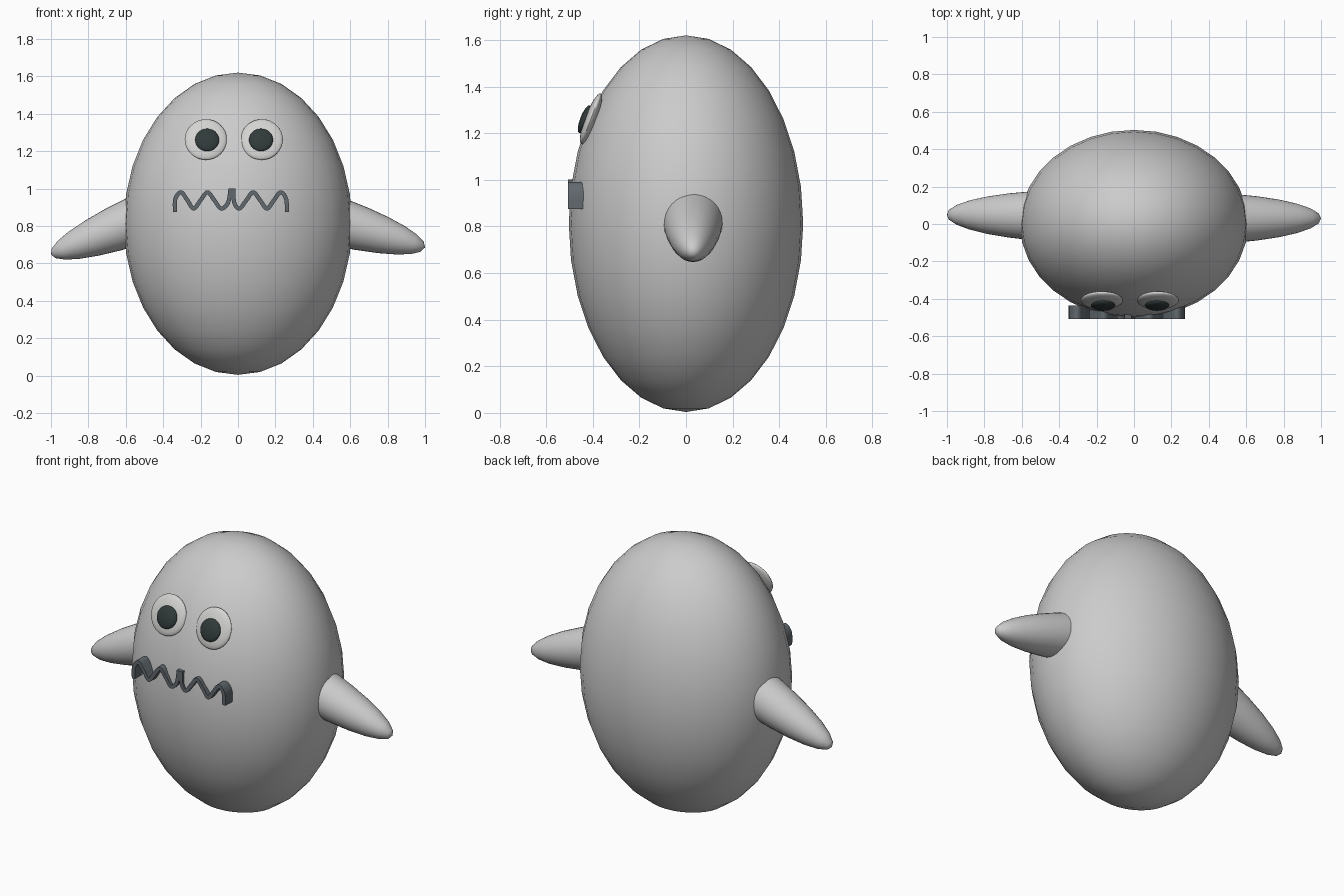
import bpy
import bmesh
from math import radians
from mathutils import Vector, Matrix

cube = bpy.data.objects.get("Cube")
if cube:
    bpy.data.objects.remove(cube)


def material(name, colour):
    m = bpy.data.materials.new(name)
    m.use_nodes = True
    m.diffuse_color = (*colour, 1)
    m.node_tree.nodes["Principled BSDF"].inputs["Base Color"].default_value = (*colour, 1)
    return m


body_grey = material("body grey", (0.6, 0.6, 0.6))
eye_white = material("eye white", (0.65, 0.65, 0.64))
pupil_black = material("pupil black", (0.03, 0.042, 0.042))
mouth_slate = material("mouth slate", (0.12, 0.14, 0.155))


def add_object(name, bm, mat, angle=40):
    bmesh.ops.recalc_face_normals(bm, faces=bm.faces)
    mesh = bpy.data.meshes.new(name)
    bm.to_mesh(mesh)
    bm.free()
    mesh.materials.append(mat)
    obj = bpy.data.objects.new(name, mesh)
    bpy.context.collection.objects.link(obj)
    bpy.ops.object.select_all(action='DESELECT')
    obj.select_set(True)
    bpy.context.view_layer.objects.active = obj
    bpy.ops.object.shade_smooth_by_angle(angle=radians(angle))
    return obj


def ellipsoid(name, centre, radii, mat, rotation=Matrix(), half=False):
    bm = bmesh.new()
    bmesh.ops.create_uvsphere(bm, u_segments=32, v_segments=16, radius=1)
    if half:  # keep only the outer half, for parts rooted inside the body
        inner = [v for v in bm.verts if v.co.z < -0.01]
        bmesh.ops.delete(bm, geom=inner, context='VERTS')
    bm.transform(Matrix.Translation(centre) @ rotation @ Matrix.Diagonal((*radii, 1)))
    return add_object(name, bm, mat)


# Egg-shaped body
ellipsoid("body", (0, 0, 0.812), (0.61, 0.503, 0.808), body_grey)

# Tapered arms, long half ellipsoids rooted inside the body
arm_length = 0.8
for name, tip, direction in (
        ("left_arm", (1.0, 0.03, 0.685), (0.39, 0, -0.115)),
        ("right_arm", (-1.0, 0.05, 0.648), (-0.39, 0.005, -0.155))):
    axis = Vector(direction).normalized()
    ellipsoid(name, Vector(tip) - axis * arm_length, (0.142, 0.142, arm_length),
              body_grey, axis.to_track_quat('Z', 'Y').to_matrix().to_4x4(), half=True)

# Flattened eyes and pupils, tilted back with the face
tilt = Matrix.Rotation(radians(-21), 4, 'X')
for side, eye_x, pupil_x in (("left", 0.127, 0.123), ("right", -0.172, -0.165)):
    ellipsoid(side + "_eye", (eye_x, -0.408, 1.262), (0.113, 0.025, 0.116), eye_white, tilt)
    ellipsoid(side + "_pupil", (pupil_x, -0.435, 1.26), (0.064, 0.019, 0.064), pupil_black, tilt)


def smooth_path(points, steps=8):
    """Catmull-Rom samples through the points."""
    pts = [Vector(p) for p in points]
    pts = [pts[0]] + pts + [pts[-1]]
    out = []
    for a, b, c, d in zip(pts, pts[1:], pts[2:], pts[3:]):
        for i in range(steps):
            t = i / steps
            out.append(0.5 * (2 * b + (c - a) * t + (2 * a - 5 * b + 4 * c - d) * t * t
                              + (3 * b - a - 3 * c + d) * t ** 3))
    return out + [pts[-1]]


def ribbon(name, points, front, back, half_width, mat):
    path = smooth_path(points)
    bm = bmesh.new()
    rings = []
    for i, p in enumerate(path):
        run = (path[min(i + 1, len(path) - 1)] - path[max(i - 1, 0)]).normalized()
        side = Vector((-run.y, run.x)) * half_width
        rings.append([bm.verts.new((q.x, y, q.y)) for q, y in (
            (p + side, front), (p - side, front), (p - side, back), (p + side, back))])
    for r, s in zip(rings, rings[1:]):
        for k in range(4):
            bm.faces.new((r[k], r[(k + 1) % 4], s[(k + 1) % 4], s[k]))
    bm.faces.new(rings[0])
    bm.faces.new(rings[-1])
    add_object(name, bm, mat, 45)


# Wavy mouth in two ribbons that meet in the middle
high, low = 0.98, 0.893
right_wave = [(-0.337, 0.875), (-0.335, 0.945), (-0.305, high), (-0.272, 0.94), (-0.237, low),
              (-0.2, 0.938), (-0.163, high), (-0.127, 0.938), (-0.09, low),
              (-0.053, 0.925), (-0.04, 1.0)]
left_wave = [(-0.025, 1.0), (-0.02, 0.925), (0.008, low), (0.045, 0.938), (0.081, high),
             (0.118, 0.938), (0.155, low), (0.192, 0.938), (0.228, high),
             (0.257, 0.945), (0.262, 0.875)]
ribbon("mouth_right", right_wave, -0.507, -0.437, 0.011, mouth_slate)
ribbon("mouth_left", left_wave, -0.507, -0.437, 0.011, mouth_slate)
